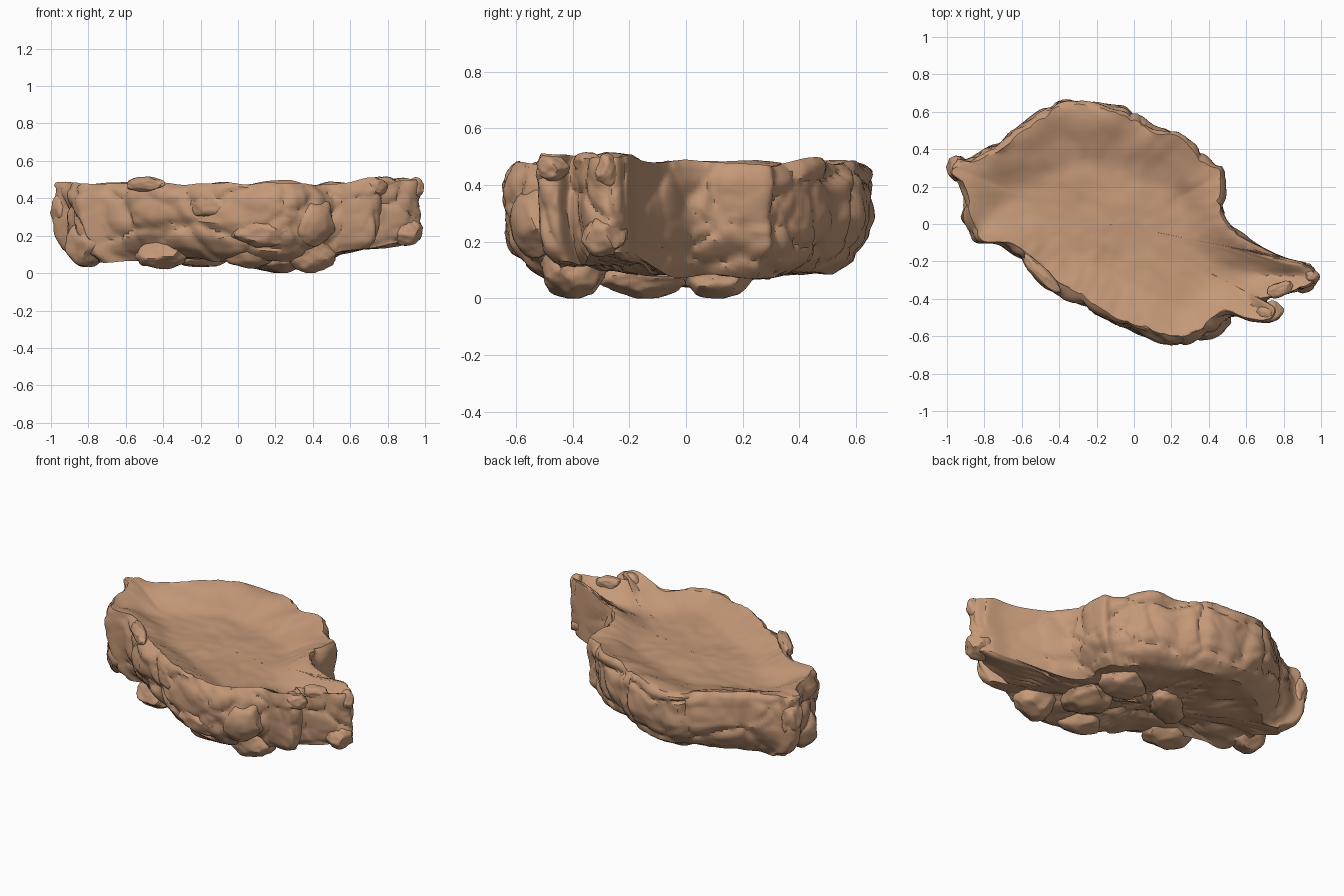
import bpy, bmesh, math, random
from mathutils import Vector, Matrix, noise

random.seed(4)
cube = bpy.data.objects.get("Cube")
if cube:
    bpy.data.objects.remove(cube, do_unlink=True)

# One sandstone colour
stone = bpy.data.materials.new("sandstone")
stone.use_nodes = True
colour = (0.56, 0.32, 0.19, 1)
stone.diffuse_color = colour
bsdf = stone.node_tree.nodes["Principled BSDF"]
bsdf.inputs["Base Color"].default_value = colour
bsdf.inputs["Roughness"].default_value = 0.9

CENTRE = Vector((-0.1, 0.0))
OUTLINE = [(-.99, .28), (-.96, .35), (-.88, .35), (-.76, .43), (-.6, .53), (-.42, .65),
           (-.25, .66), (-.1, .63), (.02, .59), (.12, .52), (.25, .48), (.36, .40),
           (.42, .32), (.48, .29), (.49, .15), (.5, .02), (.62, -.08), (.78, -.17),
           (.92, -.21), (.99, -.27), (.92, -.34), (.8, -.38), (.71, -.41), (.77, -.46),
           (.74, -.52), (.62, -.52), (.52, -.5), (.4, -.6), (.25, -.65), (.1, -.62),
           (-.1, -.53), (-.3, -.42), (-.45, -.35), (-.6, -.2), (-.72, -.11),
           (-.85, -.09), (-.91, .05), (-.93, .2)]


def smoothstep(a, b, x):
    t = min(max((x - a) / (b - a), 0), 1)
    return t * t * (3 - 2 * t)


def lerp_profile(points, t):
    for (t0, v0), (t1, v1) in zip(points, points[1:]):
        if t <= t1:
            return v0 + (v1 - v0) * (t - t0) / (t1 - t0)
    return points[-1][1]


def closed_curve(points, steps):
    """Smooth closed curve through the points."""
    pts = [Vector(p) for p in points]
    n = len(pts)
    out = []
    for i in range(n):
        a, b, c, d = (pts[(i + k) % n] for k in (-1, 0, 1, 2))
        for s in range(steps):
            t = s / steps
            out.append(0.5 * (2 * b + (c - a) * t + (2 * a - 5 * b + 4 * c - d) * t ** 2
                              + (3 * b - a - 3 * c + d) * t ** 3))
    return out


def crevice(p, sharpness):
    """1 along the joints between cells, falling to 0 inside them."""
    dist, _ = noise.voronoi(p)
    return math.exp(-sharpness * (dist[1] - dist[0]))


def rock_relief(p):
    """Big bulging stones parted by crevices, roughened by small chips."""
    warp = p + 0.07 * noise.noise_vector(p * 4)
    stones = -0.03 * crevice(Vector((warp.x * 3, warp.y * 3, warp.z * 4.2)), 7)
    chips = -0.014 * crevice(p * 8, 3)
    swell = 0.02 * noise.noise(p * 6)
    return stones + chips + swell + 0.014


def finish(bm, name):
    bmesh.ops.recalc_face_normals(bm, faces=bm.faces)
    mesh = bpy.data.meshes.new(name)
    bm.to_mesh(mesh)
    bm.free()
    mesh.materials.append(stone)
    obj = bpy.data.objects.new(name, mesh)
    bpy.context.collection.objects.link(obj)
    bpy.ops.object.select_all(action='DESELECT')
    obj.select_set(True)
    bpy.context.view_layer.objects.active = obj
    bpy.ops.object.shade_smooth_by_angle(angle=math.radians(38))


# Main slab: underside, craggy wall, rim and shallow basin as stacked rings
WALL_INSET = [(0, .14), (.12, .065), (.3, .02), (.5, 0), (.85, 0), (.95, .01), (1, .03)]
curve = closed_curve(OUTLINE, 9)
coarse = curve[::3]


def base_height(p):
    return (0.07 + 0.09 * smoothstep(.45, .95, p.x) + 0.025 * smoothstep(.3, .6, p.y)
            + 0.025 * noise.noise(Vector((p.x * 4, p.y * 4, 2))))


def top_height(p):
    return (0.478 + 0.025 * noise.noise(Vector((p.x * 5, p.y * 5, 7)))
            + 0.02 * smoothstep(.6, .75, p.x))


def wall_point(p, t):
    ray = (p - CENTRE).normalized()
    front = 1 + 0.3 * smoothstep(0, -.3, p.y) if p.y < 0 else 1
    inset = lerp_profile(WALL_INSET, t) * front * (1 - 0.75 * smoothstep(.5, .85, p.x))
    low, high = base_height(p), top_height(p)
    q = p - ray * inset
    v = Vector((q.x, q.y, low + (high - low) * t))
    return v + Vector((ray.x, ray.y, 0)) * rock_relief(v)


def underside_point(p, s):
    edge = wall_point(p, 0)
    q = CENTRE + (edge.xy - CENTRE) * s
    level = 0.08 + (edge.z - 0.08) * s ** 3
    relief = rock_relief(Vector((q.x, q.y, 0)))
    return Vector((q.x, q.y, level - 0.8 * relief * (1 - s ** 6)))


def basin_point(p, s):
    inner = p - (p - CENTRE).normalized() * 0.06
    q = CENTRE + (inner - CENTRE) * s
    edge = min((q - c).length for c in coarse)
    floor = 0.395 + 0.012 * noise.noise(Vector((q.x * 4, q.y * 4, 3)))
    wear = 0.005 * noise.noise(Vector((q.x * 14, q.y * 14, 5)))
    # the slope is long at the back and short along the spout
    width = 0.25 + 0.12 * smoothstep(0, .4, q.y) - 0.1 * smoothstep(.4, .7, q.x)
    slope = 1 - smoothstep(.01, width, edge)
    return Vector((q.x, q.y, floor + (top_height(q) - floor) * slope + wear))


rings = [[underside_point(p, s / 14) for p in curve] for s in range(1, 14)]
rings += [[wall_point(p, t / 26) for p in curve] for t in range(27)]
rings += [[basin_point(p, s / 20) for p in curve] for s in range(20, 0, -1)]

bm = bmesh.new()
loops = [[bm.verts.new(v) for v in ring] for ring in rings]
n = len(curve)
for lower, upper in zip(loops, loops[1:]):
    for i in range(n):
        j = (i + 1) % n
        bm.faces.new((lower[i], lower[j], upper[j], upper[i]))
for loop in (loops[0], loops[-1]):
    hub = bm.verts.new(sum((v.co for v in loop), Vector()) / n)
    for i in range(n):
        bm.faces.new((loop[i], loop[(i + 1) % n], hub))
finish(bm, "rock_slab")


def boulder(name, centre, size, turn):
    """Rounded stone with chipped flats."""
    bm = bmesh.new()
    bmesh.ops.create_icosphere(bm, subdivisions=4, radius=1)
    flats = [Vector([random.gauss(0, 1) for _ in range(3)]).normalized() for _ in range(18)]
    spin = Matrix.Rotation(math.radians(turn), 3, 'Z') @ Matrix.Diagonal(size)
    for v in bm.verts:
        for f in flats:
            v.co -= f * max(v.co.dot(f) - 0.84, 0)
        v.co *= 1.03 + 0.08 * noise.noise(v.co * 3 + Vector(centre) * 9)
        v.co = spin @ v.co + Vector(centre)
        v.co.z = max(v.co.z, 0)
    finish(bm, name)


# Stones under the slab
for i, (centre, size, turn) in enumerate([
        ((-.79, .03, .16), (.13, .12, .13), 0),
        ((-.4, -.2, .10), (.15, .12, .08), -25),
        ((.06, -.4, .12), (.16, .10, .09), -20),
        ((.4, -.4, .10), (.14, .12, .10), 15),
        ((.18, .11, .07), (.15, .13, .07), 10),
        ((-.2, .05, .09), (.17, .10, .06), 40),
        ((.22, -.15, .07), (.14, .16, .07), 0)]):
    boulder(f"under_stone_{i + 1}", centre, size, turn)

# Stones set in the wall and rim
for i, (centre, size, turn) in enumerate([
        ((-.94, .30, .34), (.06, .07, .11), 0),
        ((-.5, -.265, .475), (.14, .04, .045), -45),
        ((.4, -.53, .28), (.13, .08, .13), 25),
        ((.12, -.56, .22), (.17, .07, .08), -15),
        ((-.15, -.46, .37), (.13, .05, .08), -28),
        ((.73, -.47, .46), (.07, .06, .05), 10),
        ((.78, -.35, .48), (.08, .04, .04), 20),
        ((.95, -.28, .45), (.045, .04, .06), 0),
        ((.9, -.29, .22), (.09, .08, .08), 15)]):
    boulder(f"wall_stone_{i + 1}", centre, size, turn)
